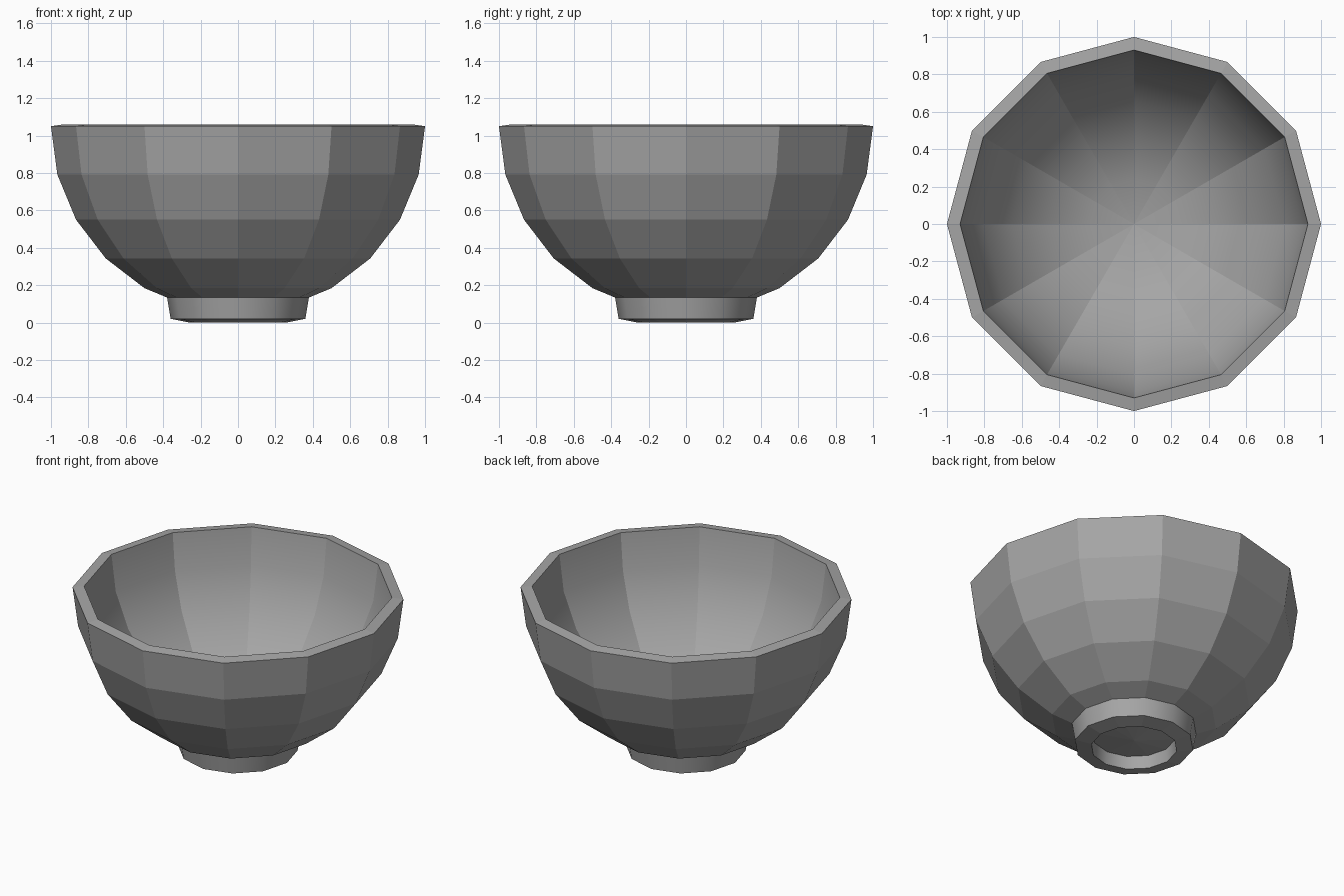
import bpy
import bmesh
from math import sin, cos, pi, radians

SIDES = 12
RIM_Z = 1.05

cube = bpy.data.objects.get("Cube")
if cube:
    bpy.data.objects.remove(cube, do_unlink=True)

GREY = (0.38, 0.38, 0.38, 1.0)
grey = bpy.data.materials.new("warm_grey_ceramic")
grey.use_nodes = True
grey.diffuse_color = GREY
grey.node_tree.nodes["Principled BSDF"].inputs["Base Color"].default_value = GREY


def lathe(name, profile, smooth_bands, sharp_ribs):
    """Revolve (radius, z) points; smooth chosen bands, optionally with sharp ribs."""
    bm = bmesh.new()
    rings = []
    for r, z in profile:
        if r < 1e-4:
            rings.append([bm.verts.new((0, 0, z))] * SIDES)
        else:
            rings.append([bm.verts.new((r * cos(2 * pi * i / SIDES),
                                        r * sin(2 * pi * i / SIDES), z))
                          for i in range(SIDES)])
    for band, (a, b) in enumerate(zip(rings, rings[1:])):
        for i in range(SIDES):
            j = (i + 1) % SIDES
            corners = list(dict.fromkeys((a[i], a[j], b[j], b[i])))
            face = bm.faces.new(corners)
            face.smooth = band in smooth_bands
        if band in smooth_bands and sharp_ribs:
            for i in range(SIDES):
                bm.edges.get((a[i], b[i])).smooth = False
    mesh = bpy.data.meshes.new(name)
    bm.to_mesh(mesh)
    bm.free()
    mesh.materials.append(grey)
    obj = bpy.data.objects.new(name, mesh)
    bpy.context.collection.objects.link(obj)
    return obj


def arc(radius, z_mid, angles):
    """Points on a hemisphere, 0 degrees at the rim and 90 at the bottom."""
    return [(radius * cos(radians(a)), z_mid - radius * sin(radians(a)))
            for a in angles]


# Bowl: faceted outside, rim sloping up inward, inside smooth from rim to bottom
outside = arc(1.0, RIM_Z, range(90, -1, -15))
inside = arc(0.93, RIM_Z + 0.01, range(0, 91, 15))
first_inner = len(outside)
bowl = lathe("bowl", outside + inside,
             range(first_inner, first_inner + len(inside) - 1), True)

# Foot ring: rounded wall, sloping underside, hollow centre
foot = lathe("foot_ring",
             [(0.25, 0.1), (0.26, 0.0), (0.36, 0.02), (0.38, 0.14)],
             [0, 2], False)
for edge in foot.data.edges:
    a, b = (foot.data.vertices[v].co for v in edge.vertices)
    if abs(a.z - b.z) < 0.001:
        edge.use_edge_sharp = True
